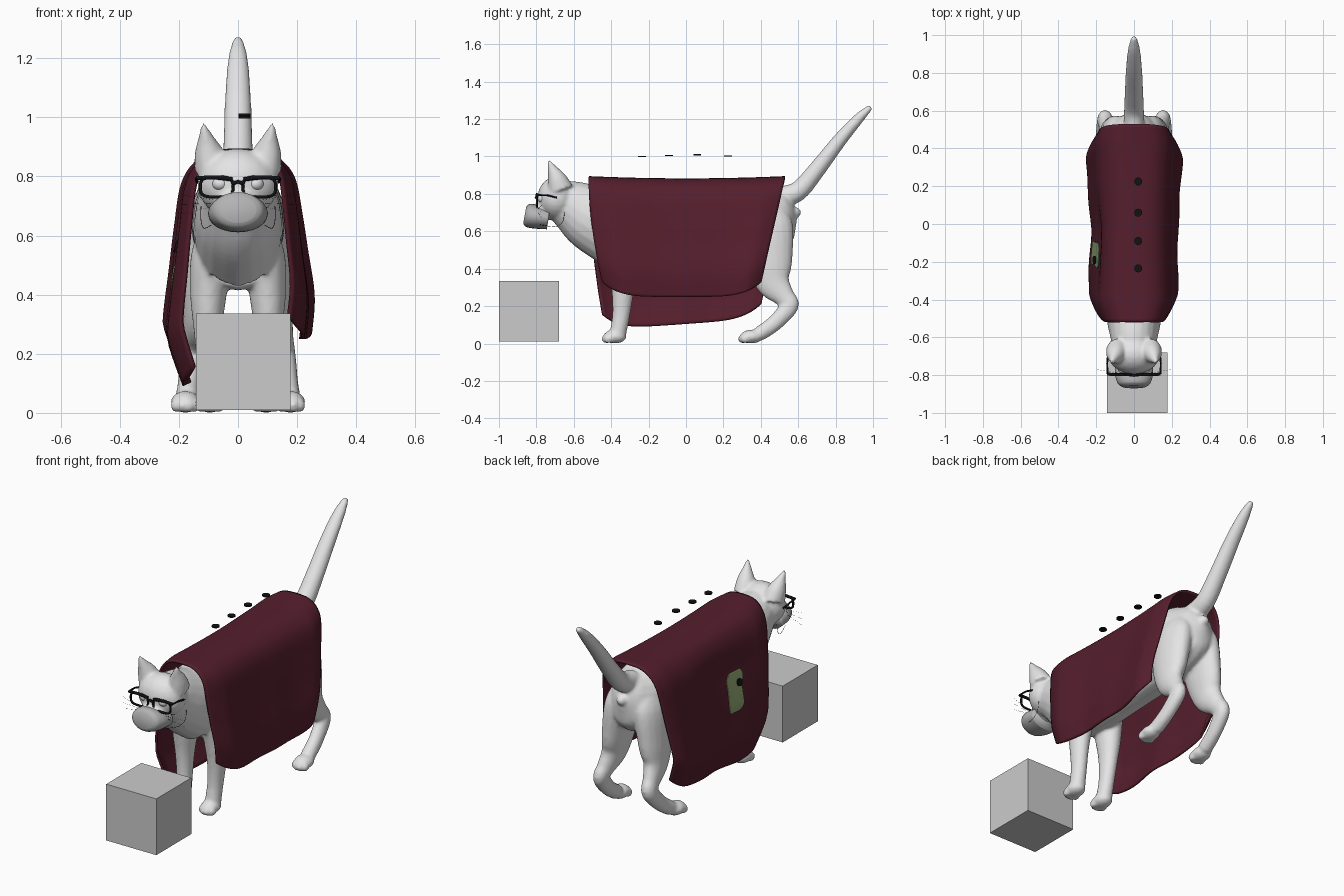
import bpy, bmesh, math
from mathutils import Vector, Matrix

if "Cube" in bpy.data.objects:
    bpy.data.objects.remove(bpy.data.objects["Cube"])


def material(name, r, g, b):
    m = bpy.data.materials.new(name)
    m.use_nodes = True
    m.diffuse_color = (r, g, b, 1)
    m.node_tree.nodes["Principled BSDF"].inputs["Base Color"].default_value = (r, g, b, 1)
    return m


FUR = material("pale_fur", .78, .78, .78)
BOX = material("box_grey", .6, .6, .6)
MASK = material("mask_grey", .45, .45, .45)
CLOTH = material("maroon_cloth", .09, .013, .026)
GREEN = material("green_patch", .26, .34, .15)
BLACK = material("black", .006, .006, .006)


def finish(bm, name, mat, smooth=True):
    bmesh.ops.recalc_face_normals(bm, faces=bm.faces)
    for f in bm.faces:
        f.smooth = smooth
    me = bpy.data.meshes.new(name)
    bm.to_mesh(me)
    bm.free()
    me.materials.append(mat)
    ob = bpy.data.objects.new(name, me)
    bpy.context.collection.objects.link(ob)
    return ob


def smooth_path(keys, steps=5):
    """Catmull-Rom through tuples of any length."""
    k = [Vector(p) for p in keys]
    k = [k[0]] + k + [k[-1]]
    out = []
    for a, b, c, d in zip(k, k[1:], k[2:], k[3:]):
        for i in range(steps):
            t = i / steps
            out.append(.5 * (2 * b + (c - a) * t + (2 * a - 5 * b + 4 * c - d) * t * t
                             + (3 * b - a - 3 * c + d) * t ** 3))
    return out + [k[-1]]


def tube(bm, keys, sides=20):
    """Loft elliptical rings; keys are x, y, z, width radius, height radius."""
    pts = smooth_path(keys)
    rings = []
    for i, p in enumerate(pts):
        d = pts[min(i + 1, len(pts) - 1)] - pts[max(i - 1, 0)]
        n = Vector((1, 0, 0)).cross(Vector((0, d[1], d[2])).normalized())
        c = Vector(p[:3])
        rings.append([bm.verts.new(c + Vector((p[3] * math.cos(a), 0, 0)) + n * p[4] * math.sin(a))
                      for a in (math.tau * j / sides for j in range(sides))])
    for r, q in zip(rings, rings[1:]):
        for j in range(sides):
            k = (j + 1) % sides
            bm.faces.new((r[j], r[k], q[k], q[j]))
    bm.faces.new(rings[0])
    bm.faces.new(rings[-1])


def ball(bm, centre, radii):
    mat = Matrix.Translation(centre) @ Matrix.Diagonal((*radii, 1))
    bmesh.ops.create_icosphere(bm, subdivisions=3, radius=1, matrix=mat)


def wire(name, pts, r, mat, cyclic=False):
    cu = bpy.data.curves.new(name, 'CURVE')
    cu.dimensions = '3D'
    cu.bevel_depth = r
    cu.bevel_resolution = 1
    cu.use_fill_caps = True
    sp = cu.splines.new('POLY')
    sp.points.add(len(pts) - 1)
    for q, p in zip(sp.points, pts):
        q.co = (*p, 1)
    sp.use_cyclic_u = cyclic
    cu.materials.append(mat)
    ob = bpy.data.objects.new(name, cu)
    bpy.context.collection.objects.link(ob)
    bpy.ops.object.select_all(action='DESELECT')
    ob.select_set(True)
    bpy.context.view_layer.objects.active = ob
    bpy.ops.object.convert(target='MESH')


# Cat: overlapping volumes fused into one smooth skin
bm = bmesh.new()
tube(bm, [(0, -.5, .6, .1, .12), (0, -.45, .62, .14, .2), (0, -.3, .635, .155, .22),
          (0, 0, .64, .155, .21), (0, .3, .65, .16, .205), (0, .45, .67, .15, .19),
          (0, .54, .7, .1, .13), (0, .58, .71, .04, .06)])
tube(bm, [(0, -.38, .62, .15, .21), (0, -.5, .67, .145, .18), (0, -.6, .73, .125, .145),
          (0, -.68, .77, .11, .11)])
tube(bm, [(0, .5, .78, .055, .06), (0, .6, .815, .053, .053), (0, .7, .93, .049, .046),
          (0, .82, 1.085, .043, .038), (0, .92, 1.2, .033, .029), (0, .988, 1.265, .016, .015)])
ball(bm, (0, -.69, .775), (.138, .105, .12))
ball(bm, (0, -.775, .7), (.075, .06, .055))
ball(bm, (0, .585, .7), (.03, .03, .03))
for s in (-1, 1):
    # ears
    tube(bm, [(s * .088, -.67, .82, .06, .07), (s * .096, -.69, .88, .05, .052),
              (s * .108, -.715, .935, .025, .026), (s * .118, -.735, .98, .006, .006)])
    # front leg and hind leg
    tube(bm, [(s * .075, -.33, .66, .04, .06), (s * .09, -.335, .54, .068, .1),
              (s * .1, -.335, .4, .062, .08), (s * .102, -.338, .28, .048, .06),
              (s * .098, -.347, .15, .041, .047), (s * .095, -.365, .05, .043, .045)])
    tube(bm, [(s * .07, .43, .76, .04, .07), (s * .09, .435, .64, .078, .135),
              (s * .115, .445, .45, .07, .125), (s * .13, .465, .33, .055, .095),
              (s * .145, .525, .25, .043, .058), (s * .155, .552, .2, .04, .05),
              (s * .165, .475, .11, .038, .043), (s * .172, .39, .05, .04, .04)])
    # paws with toes
    for x, y in ((.095, -.38), (.178, .35)):
        ball(bm, (s * x, y, .037), (.05, .062, .037))
        for t in (-1.5, -.5, .5, 1.5):
            ball(bm, (s * x + t * .023, y - .05 + .007 * t * t, .025), (.015, .024, .025))
cat = finish(bm, "cat_body", FUR)
rm = cat.modifiers.new("fuse", 'REMESH')
rm.mode = 'VOXEL'
rm.voxel_size = .009
rm.use_smooth_shade = True
sm = cat.modifiers.new("soften", 'SMOOTH')
sm.factor = .5
sm.iterations = 6

# Cape draped over the back, longer on one side
DRAPE = smooth_path([(0, 0), (.08, .01), (.14, .06), (.18, .16), (.2, .35), (.216, .55),
                     (.235, .8), (.225, 1)], 6)


def cape_point(u, t):
    s = 1 if t > 0 else -1
    a = abs(t) * (len(DRAPE) - 1)
    i = min(int(a), len(DRAPE) - 2)
    x, f = DRAPE[i].lerp(DRAPE[i + 1], a - i)
    front, rear = -.52 + .075 * f ** 1.8, .53 - .13 * f
    y = (front + rear) / 2 + (rear - front) / 2 * u
    top = .877 + .012 * u * u
    hem = (.25 if s > 0 else .105 + .03 * u) + .08 * abs(u) ** 5
    # narrow waist, wide haunches, ends tucked in against the body
    x *= .97 + .03 * u * u + .07 * max(0, u)
    if s < 0:
        x -= .045 * max(0, f - .8) / .2
        x -= .02 * max(0, 1 - abs(f - .3) / .25) * max(0, math.cos(2.5 * u + .5))
        x += f * (.004 * math.sin(9 * u - 1) - .006 * math.cos(4.5 * u))
    else:
        x += f * (.004 * math.sin(9 * u + 1) + .008 * u)
    x *= 1 - .2 * max(0, (-u - .75) / .25) ** 1.5 - .14 * max(0, (u - .8) / .2) ** 1.5
    return Vector((s * x, y, top - f * (top - hem)))


def cloth(name, rows, mat, thick, shift=0):
    """Sheet on the drape; each row gives u start, u end and t."""
    bm = bmesh.new()
    n = 60
    g = [[bm.verts.new(cape_point(u0 + (u1 - u0) * i / n, t) + Vector((shift, 0, 0)))
          for i in range(n + 1)] for u0, u1, t in rows]
    for p, q in zip(g, g[1:]):
        for j in range(n):
            bm.faces.new((p[j], p[j + 1], q[j + 1], q[j]))
    ob = finish(bm, name, mat)
    so = ob.modifiers.new("thickness", 'SOLIDIFY')
    so.thickness = thick
    so.offset = 0


cloth("cape", [(-1, 1, j / 40 - 1) for j in range(81)], CLOTH, .012)
cloth("side_patch", smooth_path([(-.3, -.16, -.74), (-.4, -.15, -.72), (-.41, -.17, -.64),
                                 (-.45, -.18, -.58), (-.42, -.24, -.55)], 4), GREEN, .004, -.011)


# Buttons above the back and one on the patch
def button(name, loc, rot):
    bm = bmesh.new()
    bmesh.ops.create_cone(bm, cap_ends=True, segments=20, radius1=.021, radius2=.021, depth=.007,
                          matrix=Matrix.Translation(loc) @ Matrix.Rotation(rot, 4, 'Y'))
    finish(bm, name, BLACK, False)


for i, (y, z) in enumerate(((-.235, 1.0), (-.09, 1.005), (.06, 1.01), (.225, 1.003))):
    button(f"back_button_{i + 1}", (.022, y, z), 0)
button("patch_button", cape_point(-.36, -.61) + Vector((-.02, 0, 0)), math.radians(-72))

# Box in front
bm = bmesh.new()
bmesh.ops.create_cube(bm, size=1, matrix=Matrix.Translation((.018, -.84, .173))
                      @ Matrix.Diagonal((.32, .32, .325, 1)))
finish(bm, "box", BOX, False)

# Face mask with a blunt, back-leaning front
bm = bmesh.new()
tube(bm, [(0, -.735, .668, .1, .058), (0, -.8, .678, .1, .064), (0, -.845, .685, .085, .062),
          (0, -.862, .688, .062, .045)], 24)
finish(bm, "face_mask", MASK)

# Eyes, glasses, mask loops and whiskers
for s, side in ((1, "left"), (-1, "right")):
    bm = bmesh.new()
    ball(bm, (s * .06, -.765, .775), (.027, .027, .024))
    finish(bm, side + "_eye", FUR)
    rim = []
    for k in range(28):
        c, n = math.cos(math.tau * k / 28), math.sin(math.tau * k / 28)
        rim.append((s * .072 + .055 * math.copysign(abs(c) ** .6, c), -.797,
                    .764 + .034 * math.copysign(abs(n) ** .6, n)))
    wire(side + "_lens_rim", rim, .006, BLACK, True)
    wire(side + "_brow_bar", [(s * .018, -.797, .79), (s * .08, -.797, .797),
                              (s * .14, -.795, .794)], .008, BLACK)
    wire(side + "_glasses_arm", [(s * .14, -.795, .795), (s * .142, -.74, .792),
                                 (s * .138, -.69, .78)], .005, BLACK)
    wire(side + "_mask_loop", smooth_path([(s * .09, -.78, .635), (s * .115, -.7, .625),
                                           (s * .125, -.66, .65), (s * .125, -.65, .7)]),
         .001, BLACK)
    for k in range(3):
        wire(f"{side}_whisker_{k + 1}", [(s * .08, -.79, .7 + .01 * k),
                                         (s * .2, -.77, .67 + .035 * k)], .0004, BLACK)
wire("glasses_bridge", [(-.02, -.797, .775), (0, -.802, .782), (.02, -.797, .775)], .007, BLACK)
